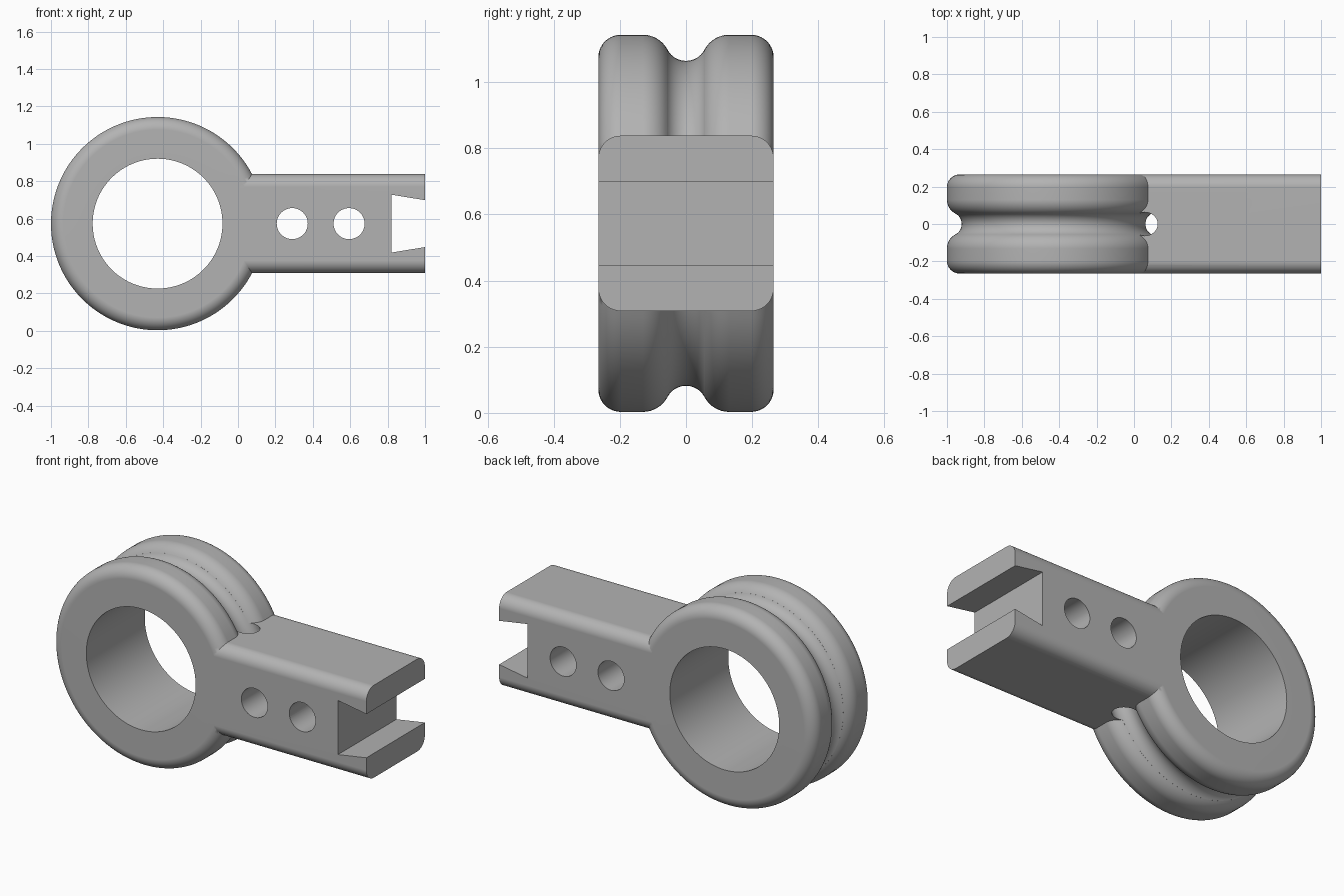
import bpy, bmesh
from math import sin, cos, pi, radians, hypot, atan2

if "Cube" in bpy.data.objects:
    bpy.data.objects.remove(bpy.data.objects["Cube"])

RX, MID = -0.43, 0.573            # ring centre
R_OUT, R_IN, HALF = 0.57, 0.347, 0.265
EDGE = 0.068                      # rounding of outer edges
CORD_R, CORD_AT = 0.063, 0.554    # groove section radius and its path radius

metal = bpy.data.materials.new("plain_grey")
grey = (0.45, 0.45, 0.45, 1)
metal.use_nodes = True
metal.diffuse_color = grey
metal.node_tree.nodes["Principled BSDF"].inputs["Base Color"].default_value = grey


def arc(cx, cy, r, a0, a1, n):
    return [(cx + r * cos(radians(a0 + (a1 - a0) * i / n)),
             cy + r * sin(radians(a0 + (a1 - a0) * i / n))) for i in range(n + 1)]


def loft(name, loops, closed):
    """Skin between equal point loops, capped or joined end to end."""
    bm = bmesh.new()
    rows = [[bm.verts.new(p) for p in loop] for loop in loops]
    n = len(rows[0])
    for i in range(len(rows) - (0 if closed else 1)):
        a, b = rows[i], rows[(i + 1) % len(rows)]
        for j in range(n):
            bm.faces.new((a[j], a[(j + 1) % n], b[(j + 1) % n], b[j]))
    if not closed:
        bm.faces.new(rows[0])
        bm.faces.new(rows[-1])
    bmesh.ops.recalc_face_normals(bm, faces=bm.faces)
    mesh = bpy.data.meshes.new(name)
    bm.to_mesh(mesh)
    bm.free()
    mesh.materials.append(metal)
    ob = bpy.data.objects.new(name, mesh)
    bpy.context.collection.objects.link(ob)
    return ob


def revolve(name, profile, steps=144):
    """Turn a (y, radius) profile about the ring axis."""
    return loft(name, [[(RX + r * cos(2 * pi * i / steps), y, MID + r * sin(2 * pi * i / steps))
                        for y, r in profile] for i in range(steps)], True)


def through_y(name, outline):
    return loft(name, [[(x, y, z) for x, z in outline] for y in (-0.4, 0.4)], False)


def combine(target, other, operation):
    mod = target.modifiers.new("combine", "BOOLEAN")
    mod.operation, mod.object, mod.solver = operation, other, "EXACT"
    bpy.context.view_layer.objects.active = target
    bpy.ops.object.modifier_apply(modifier=mod.name)
    bpy.data.objects.remove(other)


# Ring: rounded outer edges, shoulders rolling into the groove
crest = 0.13
drop = R_OUT - CORD_AT
roll = (crest ** 2 + drop ** 2 - CORD_R ** 2) / (2 * (CORD_R + drop))
fc = R_OUT - roll
meet = math_angle = atan2(CORD_AT - fc, -crest) * 180 / pi
half = [(HALF, R_IN)] + arc(HALF - EDGE, R_OUT - EDGE, EDGE, 0, 90, 10)
half += arc(crest, fc, roll, 90, meet - 2, 8)
ring = revolve("ring_with_arm", half + [(-y, r) for y, r in reversed(half)])

# Arm: rounded bar running out from the ring
bar = []
for cy, cz, a in ((1, 1, 0), (-1, 1, 90), (-1, -1, 180), (1, -1, 270)):
    bar += arc(cy * (HALF - EDGE), MID + cz * (HALF - EDGE), EDGE, a, a + 90, 10)
arm = loft("arm", [[(x, y, z) for y, z in bar] for x in (-0.04, 1.0)], False)
combine(ring, arm, "UNION")

# Groove round the ring, tunnelling through the root of the arm
combine(ring, revolve("groove_cutter", arc(0, CORD_AT, CORD_R, 0, 348.75, 31)), "DIFFERENCE")

# Two cross holes
for x in (0.29, 0.594):
    combine(ring, through_y("hole_cutter", arc(x, MID, 0.083, 0, 352.5, 47)), "DIFFERENCE")

# Dovetail slot in the arm end
slot = [(0.82, MID - 0.155), (1.08, MID - 0.112), (1.08, MID + 0.112), (0.82, MID + 0.155)]
combine(ring, through_y("slot_cutter", slot), "DIFFERENCE")

# Smooth rounds, crisp edges
bpy.ops.object.select_all(action="DESELECT")
ring.select_set(True)
bpy.context.view_layer.objects.active = ring
bpy.ops.object.shade_smooth_by_angle(angle=radians(25))
weighted = ring.modifiers.new("even_shading", "WEIGHTED_NORMAL")
weighted.keep_sharp = True
